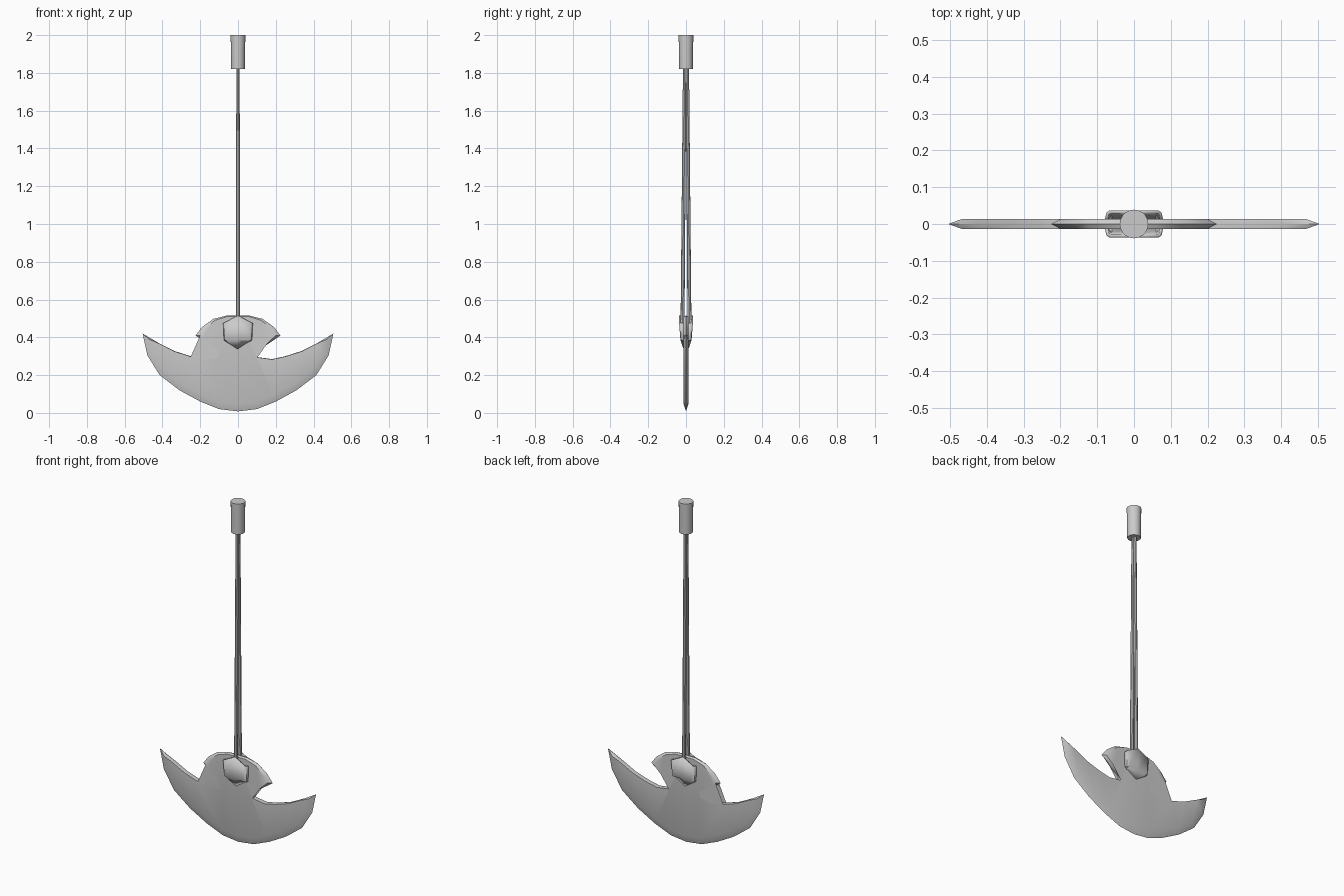
import bpy, bmesh
from mathutils import Vector

if "Cube" in bpy.data.objects:
    bpy.data.objects.remove(bpy.data.objects["Cube"])


def finish(name, bm, angle=0.7):
    bmesh.ops.remove_doubles(bm, verts=bm.verts, dist=0.0002)
    bmesh.ops.recalc_face_normals(bm, faces=bm.faces)
    me = bpy.data.meshes.new(name)
    bm.to_mesh(me)
    bm.free()
    ob = bpy.data.objects.new(name, me)
    bpy.context.collection.objects.link(ob)
    bpy.ops.object.select_all(action='DESELECT')
    ob.select_set(True)
    bpy.context.view_layer.objects.active = ob
    bpy.ops.object.shade_smooth_by_angle(angle=angle)
    return ob


def tapered_rod(name, a, b, r1, r2, sides):
    # frustum running from point a to point b
    a, b = Vector(a), Vector(b)
    bm = bmesh.new()
    bmesh.ops.create_cone(bm, cap_ends=True, segments=sides, radius1=r1,
                          radius2=r2, depth=(b - a).length)
    q = (b - a).to_track_quat('Z', 'Y')
    for v in bm.verts:
        v.co = q @ v.co + (a + b) / 2
    return finish(name, bm)


# Blade: right half of the outline, (rim x, rim z, shoulder x, shoulder z)
half = [
    (0, .008, 0, .048), (.10, .02, .095, .058), (.20, .06, .185, .094),
    (.31, .12, .29, .147), (.415, .20, .39, .222), (.48, .305, .45, .31),
    (.505, .42, .468, .388),
    (.42, .37, .42, .368), (.335, .327, .335, .325), (.25, .30, .25, .298),
    (.18, .285, .18, .283), (.105, .295, .103, .294), (.10, .33, .097, .33),
    (.16, .365, .155, .368), (.225, .41, .20, .41),
    (.19, .455, .178, .445), (.13, .498, .122, .49), (.06, .515, .057, .51),
    (0, .515, 0, .51)]
loop = half + [(-a, b, -c, d) for a, b, c, d in half[-2:0:-1]]
bm = bmesh.new()
T = 0.0135
rim = [bm.verts.new((a, 0, b)) for a, b, c, d in loop]
n = len(loop)
for s in (-1, 1):
    sh = [bm.verts.new((c, s * T, d)) for a, b, c, d in loop]
    for i in range(n):
        j = (i + 1) % n
        bm.faces.new((rim[i], rim[j], sh[j], sh[i]))
    bm.faces.new(sh)
bmesh.ops.triangulate(bm, faces=[f for f in bm.faces if len(f.verts) > 4])
finish("crescent_blade", bm)

# Sockets: hollow six-sided pockets, one on each blade face
section = [(-.079, .012), (-.075, .031), (-.066, .037), (0, .037),
           (.066, .037), (.075, .031), (.079, .012)]
for s, side in ((-1, "front"), (1, "back")):
    bm = bmesh.new()
    rows = []
    for x, y in section:
        k = abs(x) / .079
        mid = .385
        rows.append([bm.verts.new((x, s * y, .515 - .04 * k)),
                     bm.verts.new((x * .95, s * (.012 + (y - .012) * .7), mid)),
                     bm.verts.new((x * .93, s * .012, .335 + .048 * k))])
    for p, q in zip(rows, rows[1:]):
        for i in range(2):
            bm.faces.new((p[i], q[i], q[i + 1], p[i + 1]))
    ob = finish(side + "_socket", bm, 0.5)
    m = ob.modifiers.new("wall", 'SOLIDIFY')
    m.thickness = .009
    m.offset = -1

# Twin shafts spreading from the grip down into the sockets
for s, side in ((-1, "front"), (1, "back")):
    tapered_rod(side + "_shaft", (0, s * .019, .40), (0, s * .007, 1.84),
                .0105, .009, 8)

# Grip cylinder at the top
tapered_rod("top_grip", (0, 0, 1.82), (0, 0, 2.0), .036, .039, 20)
